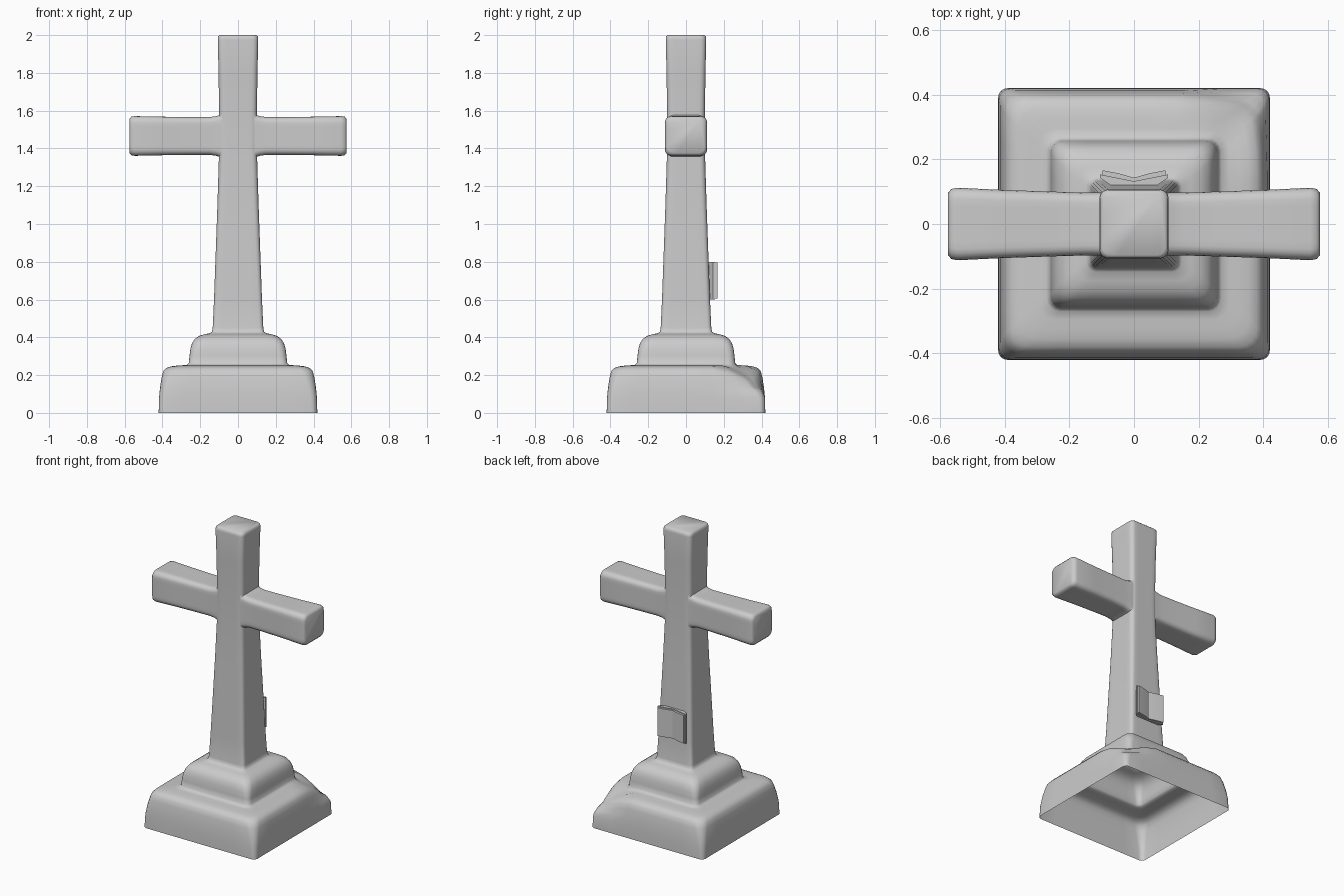
import bpy, bmesh, math
from mathutils import Vector

if "Cube" in bpy.data.objects:
    bpy.data.objects.remove(bpy.data.objects["Cube"])


def rounded_rect(a, b, r, arc=4, side=7):
    """Evenly subdivided rounded rectangle with half sizes a, b."""
    pts = []
    for i, (sx, sy) in enumerate([(1, 1), (-1, 1), (-1, -1), (1, -1)]):
        for k in range(arc + 1):
            t = math.radians(90 * (i + k / arc))
            pts.append(Vector((sx * (a - r) + r * math.cos(t), sy * (b - r) + r * math.sin(t))))
        nx, ny = [(-1, 1), (-1, -1), (1, -1), (1, 1)][i]
        t = math.radians(90 * (i + 1))
        nxt = Vector((nx * (a - r) + r * math.cos(t), ny * (b - r) + r * math.sin(t)))
        start = pts[-1].copy()
        pts += [start.lerp(nxt, k / side) for k in range(1, side)]
    return pts


def make_object(name, bm):
    bmesh.ops.recalc_face_normals(bm, faces=bm.faces[:])
    mesh = bpy.data.meshes.new(name)
    bm.to_mesh(mesh)
    bm.free()
    ob = bpy.data.objects.new(name, mesh)
    bpy.context.collection.objects.link(ob)
    return ob


def loft(name, stations, place):
    """Closed skin through stations (position, half a, half b, corner radius)."""
    bm = bmesh.new()
    rings = [[bm.verts.new(place(t, p)) for p in rounded_rect(a, b, r)] for t, a, b, r in stations]
    for lo, hi in zip(rings, rings[1:]):
        n = len(lo)
        for i in range(n):
            bm.faces.new((lo[i], lo[(i + 1) % n], hi[(i + 1) % n], hi[i]))
    bm.faces.new(rings[0])
    bm.faces.new(rings[-1])
    return make_object(name, bm)


def smooth(ob, angle):
    bpy.ops.object.select_all(action='DESELECT')
    ob.select_set(True)
    bpy.context.view_layer.objects.active = ob
    bpy.ops.object.shade_smooth_by_angle(angle=math.radians(angle))


# Stepped base and tapering shaft, from the ground to the tip
profile = [
    (0, .42, .03), (.08, .418, .035), (.14, .412, .045), (.19, .404, .055),
    (.22, .396, .06), (.238, .38, .06), (.246, .355, .06), (.25, .325, .055),
    (.252, .295, .05), (.255, .27, .04), (.265, .26, .035), (.30, .257, .035),
    (.34, .252, .04), (.37, .243, .045), (.392, .228, .045), (.408, .205, .045),
    (.417, .175, .04), (.422, .148, .03), (.43, .138, .022), (.45, .134, .022),
    (.60, .127, .022), (.85, .118, .024), (1.1, .109, .026), (1.36, .101, .028),
    (1.58, .1, .028), (1.8, .103, .028), (1.975, .107, .028), (1.992, .105, .028),
    (2.0, .096, .024)]
monument = loft("stone_cross", [(z, h, h, r) for z, h, r in profile],
                lambda t, p: (p.x, p.y, t))

# Horizontal arm, flared slightly where it meets the shaft
half = [(.09, .098, .113, .03), (.115, .097, .105, .03), (.15, .097, .1, .03),
        (.25, .1, .1, .03), (.4, .105, .102, .032), (.545, .112, .105, .034),
        (.565, .108, .102, .034), (.575, .096, .09, .03)]
arm_stations = [(-t, a, b, r) for t, a, b, r in reversed(half)] + half
arm = loft("cross_arm", arm_stations, lambda t, p: (t, p.x, 1.466 + p.y))
arm.hide_render = True

union = monument.modifiers.new("join_arm", 'BOOLEAN')
union.operation = 'UNION'
union.solver = 'EXACT'
union.object = arm
bpy.context.view_layer.objects.active = monument
bpy.ops.object.modifier_apply(modifier=union.name)
bpy.data.objects.remove(arm)

# Open underside and worn corner at the back right of the base
bm = bmesh.new()
bm.from_mesh(monument.data)
under = [f for f in bm.faces if f.calc_center_median().z < .001]
bmesh.ops.delete(bm, geom=under, context='FACES')
for v in bm.verts:
    if .1 < v.co.z < .26 and v.co.x > 0 and v.co.y > 0:
        d = math.hypot(v.co.x - .37, v.co.y - .38)
        w = max(0, 1 - d / .19) * min(1, (v.co.z - .1) / .1)
        v.co += Vector((-.02, -.025, -.07)) * w
bm.to_mesh(monument.data)
bm.free()
smooth(monument, 50)


def open_book(name, outline, z0, z1):
    bm = bmesh.new()
    face = bm.faces.new([bm.verts.new((x, y, z0)) for x, y in outline])
    ext = bmesh.ops.extrude_face_region(bm, geom=[face])
    bmesh.ops.translate(bm, vec=(0, 0, z1 - z0),
                        verts=[g for g in ext["geom"] if isinstance(g, bmesh.types.BMVert)])
    smooth(make_object(name, bm), 25)


# Open book fixed to the back of the shaft: cover and page block
open_book("book_cover", [(-.105, .142), (-.105, .153), (0, .132), (.105, .153),
                         (.105, .142), (.06, .112), (-.06, .112)], .6, .8)
open_book("book_pages", [(-.098, .14), (-.098, .166), (-.05, .157), (0, .143), (.05, .157),
                         (.098, .166), (.098, .14), (0, .115)], .606, .795)
